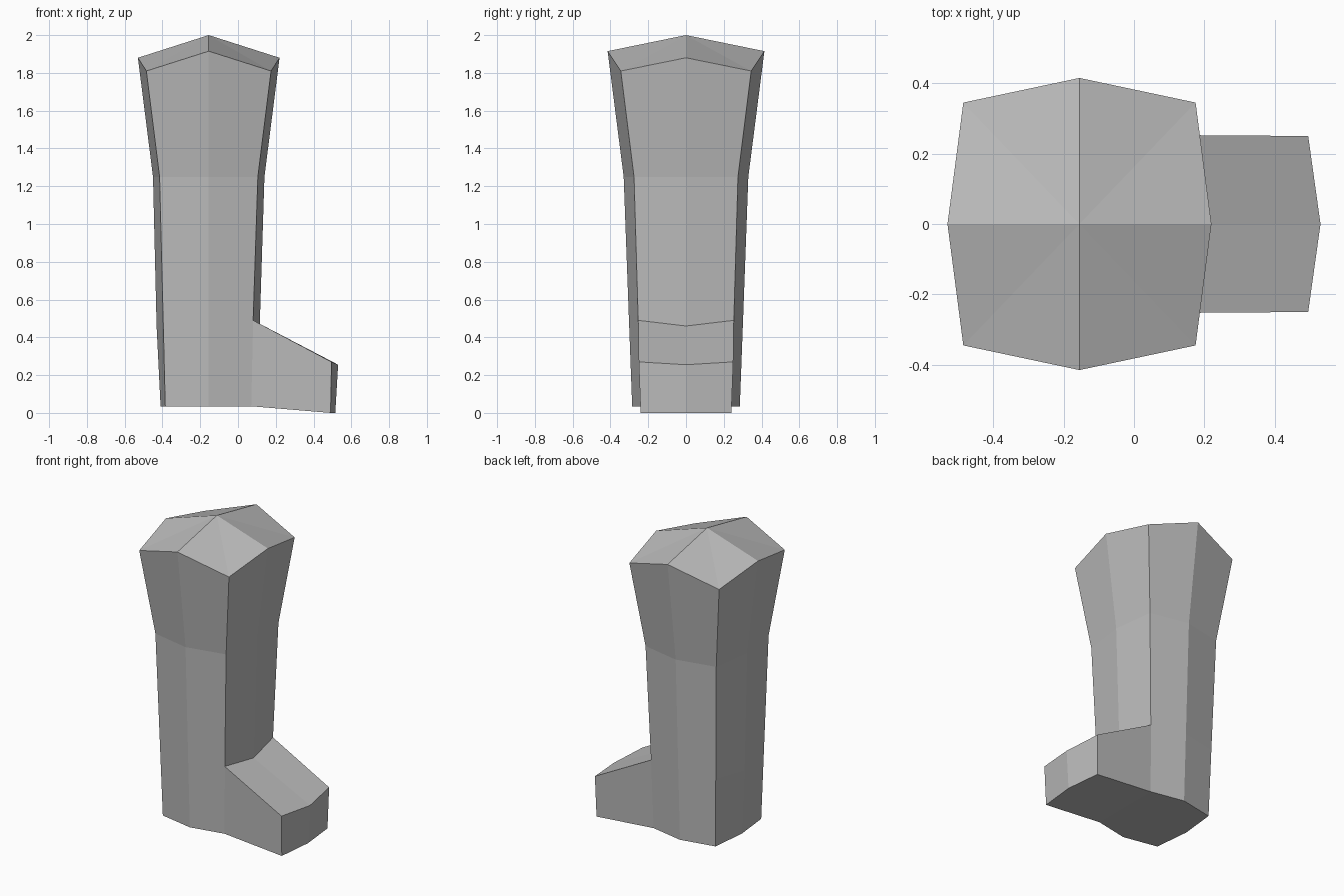
import bpy
import bmesh

cube = bpy.data.objects.get("Cube")
if cube:
    bpy.data.objects.remove(cube, do_unlink=True)

MID_X = -0.155
bm = bmesh.new()


def ring(x_back, x_front, bulge_x, y, bulge_y, z, z_x, z_y):
    """Eight-sided section: bulged front, back and side midpoints."""
    points = [(x_front + bulge_x, 0, z_x), (x_front, y, z),
              (MID_X, y + bulge_y, z_y), (x_back, y, z),
              (x_back - bulge_x, 0, z_x), (x_back, -y, z),
              (MID_X, -y - bulge_y, z_y), (x_front, -y, z)]
    return [bm.verts.new(p) for p in points]


def loft(lower, upper, skip=()):
    for i in range(8):
        if i not in skip:
            j = (i + 1) % 8
            bm.faces.new((lower[i], lower[j], upper[j], upper[i]))


# Shaft of the leg, open at the front below the ankle
sole = ring(-0.385, 0.07, 0.025, 0.24, 0.045, 0.035, 0.035, 0.035)
ankle = ring(-0.396, 0.08, 0.035, 0.253, 0.049, 0.49, 0.46, 0.49)
knee = ring(-0.415, 0.105, 0.035, 0.275, 0.055, 1.25, 1.25, 1.25)
top = ring(-0.485, 0.175, 0.045, 0.345, 0.07, 1.81, 1.88, 1.915)
loft(sole, ankle, skip=(0, 7))
loft(ankle, knee)
loft(knee, top)

# Peaked cap
peak = bm.verts.new((MID_X, 0, 2))
for i in range(8):
    bm.faces.new((top[i], top[(i + 1) % 8], peak))

# Foot: right, middle and left points of the toe
toe_low = [bm.verts.new(p) for p in ((0.49, -0.24, 0), (0.515, 0, 0), (0.49, 0.24, 0))]
toe_high = [bm.verts.new(p) for p in ((0.495, -0.25, 0.27), (0.53, 0, 0.255), (0.495, 0.25, 0.27))]
instep = [ankle[7], ankle[0], ankle[1]]
for i in range(2):
    bm.faces.new((toe_low[i], toe_low[i + 1], toe_high[i + 1], toe_high[i]))
    bm.faces.new((toe_high[i], toe_high[i + 1], instep[i + 1], instep[i]))
bm.faces.new((sole[7], toe_low[0], toe_high[0], ankle[7]))
bm.faces.new((toe_low[2], sole[1], ankle[1], toe_high[2]))

# Underside of the foot
bm.faces.new(sole[1:])
bm.faces.new((sole[7], sole[1], toe_low[2], toe_low[1], toe_low[0]))
bm.verts.remove(sole[0])
bmesh.ops.recalc_face_normals(bm, faces=bm.faces[:])

mesh = bpy.data.meshes.new("lower_leg_with_foot")
bm.to_mesh(mesh)
bm.free()
leg = bpy.data.objects.new("lower_leg_with_foot", mesh)
bpy.context.scene.collection.objects.link(leg)

# Plain grey
grey = bpy.data.materials.new("plain_grey")
grey.use_nodes = True
color = (0.5, 0.5, 0.5, 1)
grey.diffuse_color = color
grey.node_tree.nodes["Principled BSDF"].inputs["Base Color"].default_value = color
mesh.materials.append(grey)
